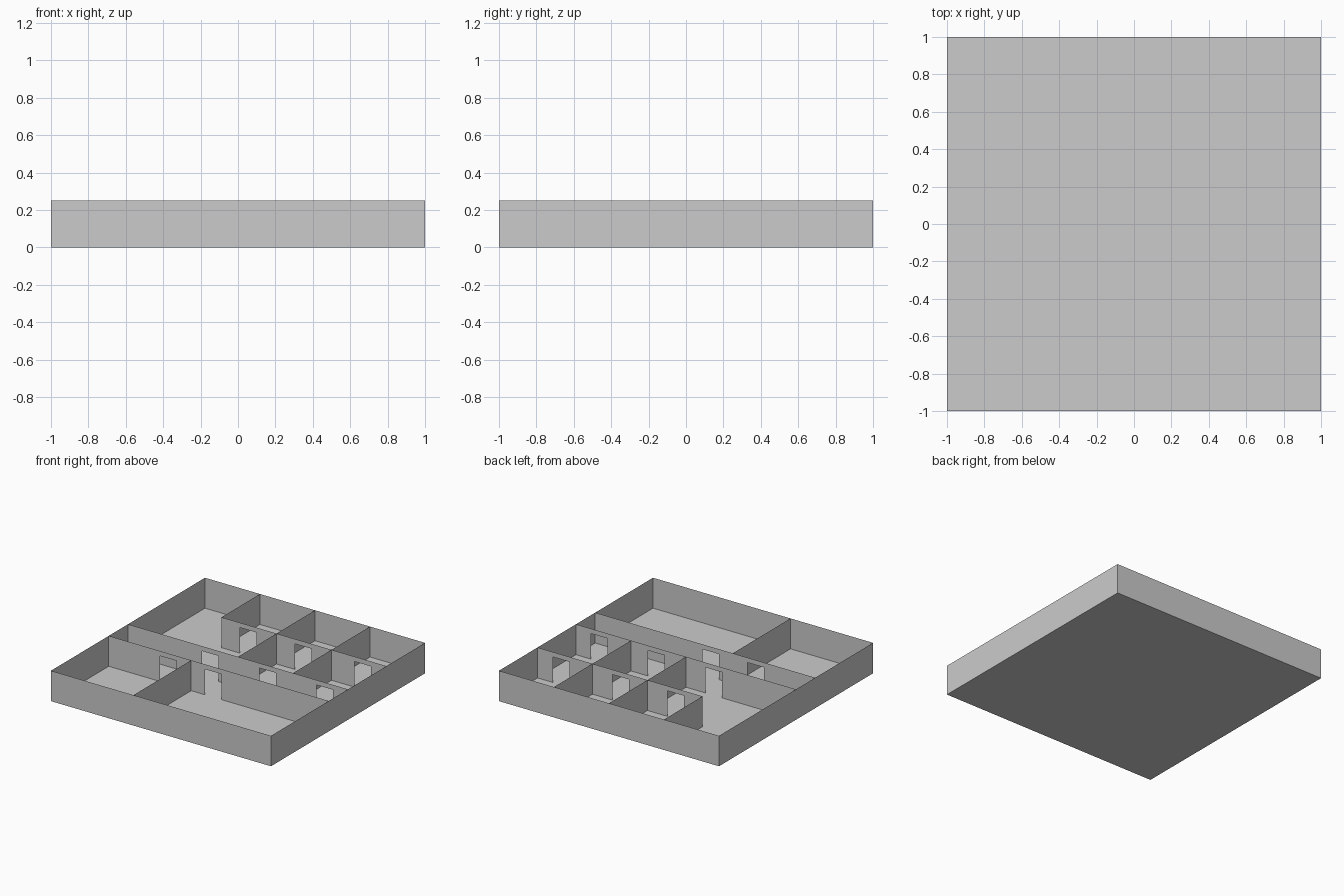
import bpy, bmesh

if "Cube" in bpy.data.objects:
    bpy.data.objects.remove(bpy.data.objects["Cube"])

H = 0.25        # wall height
DOOR_H = 0.21   # door opening height
DOOR_W = 0.15   # door opening width


def sheet(name, points):
    """Single flat polygon object."""
    bm = bmesh.new()
    bm.faces.new([bm.verts.new(p) for p in points])
    me = bpy.data.meshes.new(name)
    bm.to_mesh(me)
    bm.free()
    ob = bpy.data.objects.new(name, me)
    bpy.context.collection.objects.link(ob)
    return ob


def wall(name, axis, at, start, end, doors=()):
    """Thin upright wall along an axis, notched by door openings (centres)."""
    profile = [(start, 0)]
    for c in sorted(doors):
        a, b = c - DOOR_W / 2, c + DOOR_W / 2
        profile += [(a, 0), (a, DOOR_H), (b, DOOR_H), (b, 0)]
    profile += [(end, 0), (end, H), (start, H)]
    if axis == 'x':
        pts = [(u, at, z) for u, z in profile]
    else:
        pts = [(at, u, z) for u, z in profile]
    return sheet(name, pts)


# Floor slab
sheet("floor", [(-1, -1, 0), (1, -1, 0), (1, 1, 0), (-1, 1, 0)])

# Outer walls
wall("front_wall", 'x', -1, -1, 1)
wall("back_wall", 'x', 1, 1, -1)
wall("right_wall", 'y', 1, -1, 1)
wall("left_wall", 'y', -1, 1, -1)

# Corridor walls with doorways
wall("corridor_front_wall", 'x', -0.25, -1, 1, (-0.46, -0.05))
wall("corridor_back_wall", 'x', 0, -1, 1, (-0.25, 0.27, 0.79))

# Divider between the two front rooms
wall("front_room_divider", 'y', -0.25, -1, -0.25)

# Wall between the two rows of small back rooms
wall("small_room_wall", 'x', 0.5, -0.5, 1, (-0.255, 0.245, 0.785))

# Dividers of the small back rooms
for i, (x, y0) in enumerate(((-0.5, 0.5), (0, 0), (0.5, 0))):
    wall(f"small_room_divider_{i + 1}", 'y', x, y0, 1)
